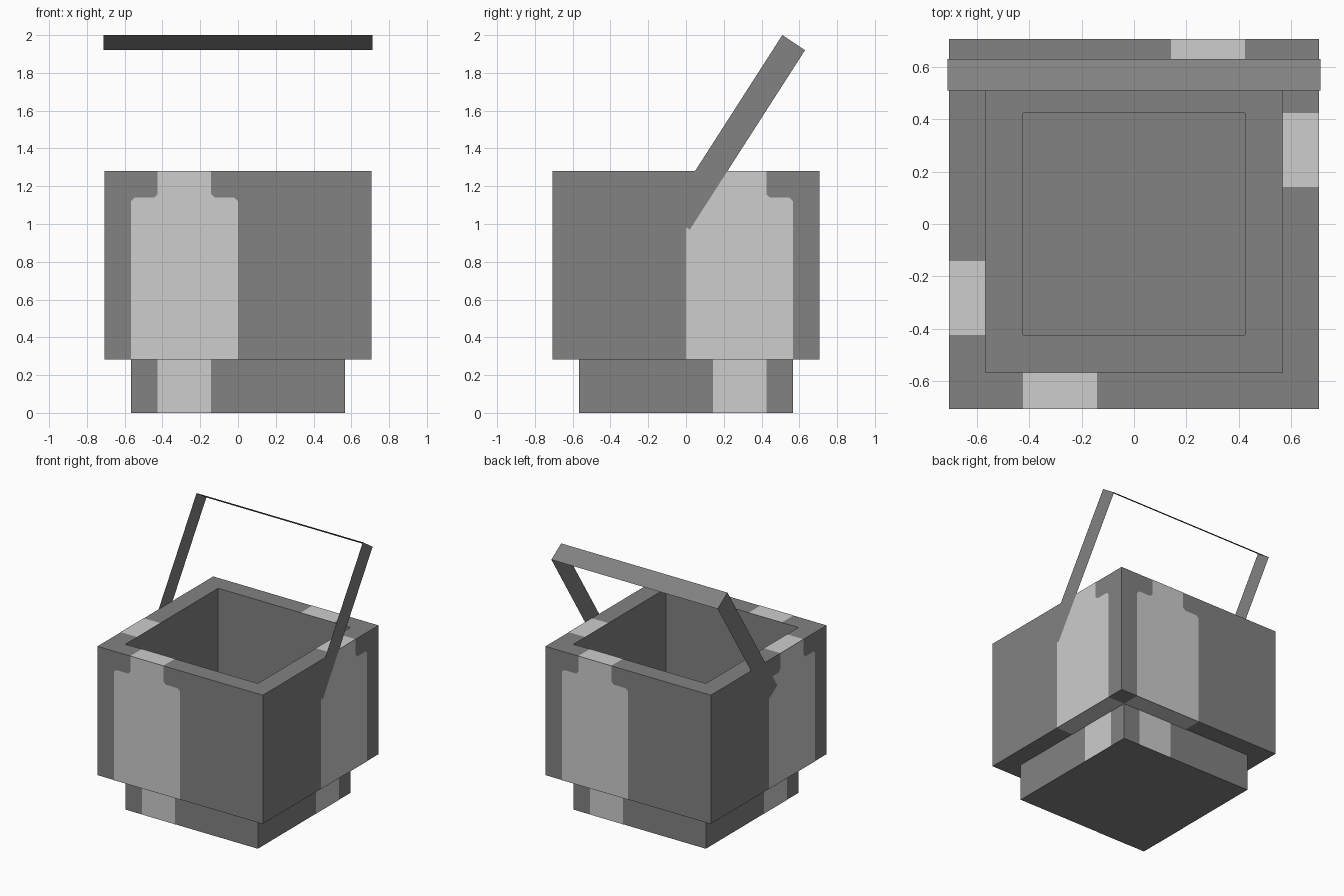
import bpy
from mathutils import Vector

if "Cube" in bpy.data.objects:
    bpy.data.objects.remove(bpy.data.objects["Cube"])

OUT, MID, IN = 0.708, 0.567, 0.425      # half widths of the square rings
LEDGE, TOP, FLOOR = 0.283, 1.28, 0.142  # heights
GAP = 0.0015                            # lift of the painted plates


def material(name, value):
    m = bpy.data.materials.new(name)
    m.diffuse_color = (value, value, value, 1)
    m.use_nodes = True
    m.node_tree.nodes["Principled BSDF"].inputs["Base Color"].default_value = m.diffuse_color
    return m


dark = material("dark grey", 0.223)
light = material("light grey", 0.61)


def add_mesh(name, verts, faces, mat):
    me = bpy.data.meshes.new(name)
    me.from_pydata(verts, [], faces)
    me.materials.append(mat)
    me.update()
    ob = bpy.data.objects.new(name, me)
    bpy.context.collection.objects.link(ob)
    return ob


def square_rings(name, profile, closed):
    """Sweep a (half width, height) profile around a square."""
    corners = [(-1, -1), (1, -1), (1, 1), (-1, 1)]
    verts = [(cx * r, cy * r, z) for r, z in profile for cx, cy in corners]
    n = len(profile)
    faces = []
    for i in range(n if closed else n - 1):
        a, b = 4 * i, 4 * ((i + 1) % n)
        for k in range(4):
            j = (k + 1) % 4
            faces.append((a + k, a + j, b + j, b + k))
    if not closed:
        faces += [(3, 2, 1, 0), tuple(range(4 * n - 4, 4 * n))]
    return add_mesh(name, verts, faces, dark)


# Hollow body and recessed base
square_rings("body", [(MID, LEDGE), (OUT, LEDGE), (OUT, TOP), (MID, TOP)], True)
square_rings("base", [(MID, 0), (MID, LEDGE), (IN, LEDGE), (IN, FLOOR)], False)

# Placement of a front-side point on each of the four sides
SIDES = {
    "front": lambda p: (p[0], p[1], p[2]),
    "right": lambda p: (-p[1], -p[0], p[2]),
    "back": lambda p: (-p[0], -p[1], p[2]),
    "left": lambda p: (p[1], p[0], p[2]),
}


def plates(name, points, normal):
    """Repeat a flat painted plate on all sides, facing outward."""
    for side, place in SIDES.items():
        verts = [Vector(place(p)) for p in points]
        want = Vector(place(normal))
        verts = [v + want * GAP for v in verts]
        if (verts[1] - verts[0]).cross(verts[2] - verts[1]).dot(want) < 0:
            verts.reverse()
        add_mesh(f"{side}_{name}", verts, [tuple(range(len(verts)))], light)


# Light panels: stepped wall panel, rim patch, ledge patch, base patch
A, B, C, SHOULDER, CH = 0.425, 0.142, 0.567, 1.14, 0.02
wall = [(-C, LEDGE), (0, LEDGE), (0, SHOULDER - CH), (-CH, SHOULDER),
        (-B + CH, SHOULDER), (-B, SHOULDER + CH), (-B, TOP), (-A, TOP),
        (-A, SHOULDER + CH), (-A - CH, SHOULDER), (-C + CH, SHOULDER),
        (-C, SHOULDER - CH)]
plates("wall_panel", [(x, -OUT, z) for x, z in wall], (0, -1, 0))
plates("rim_patch", [(-A, -OUT, TOP), (-B, -OUT, TOP), (-B, -MID, TOP), (-A, -MID, TOP)], (0, 0, 1))
plates("ledge_patch", [(-C, -OUT, LEDGE), (0, -OUT, LEDGE), (0, -MID, LEDGE), (-C, -MID, LEDGE)], (0, 0, -1))
plates("base_patch", [(-A, -MID, 0), (-B, -MID, 0), (-B, -MID, LEDGE), (-A, -MID, LEDGE)], (0, -1, 0))

# Tilted handle: one thin strip bent over from side to side
H = OUT + 0.004
low = [(0.02, 0.97), (-0.10, 1.05)]    # (y, z) of the strip edges at the pivots
high = [(0.63, 1.92), (0.51, 2.0)]     # and at the grip
verts = [(x, y, z) for x, pair in ((-H, low), (-H, high), (H, high), (H, low))
         for y, z in pair]
add_mesh("handle", verts, [(0, 2, 3, 1), (2, 4, 5, 3), (4, 6, 7, 5)], dark)
